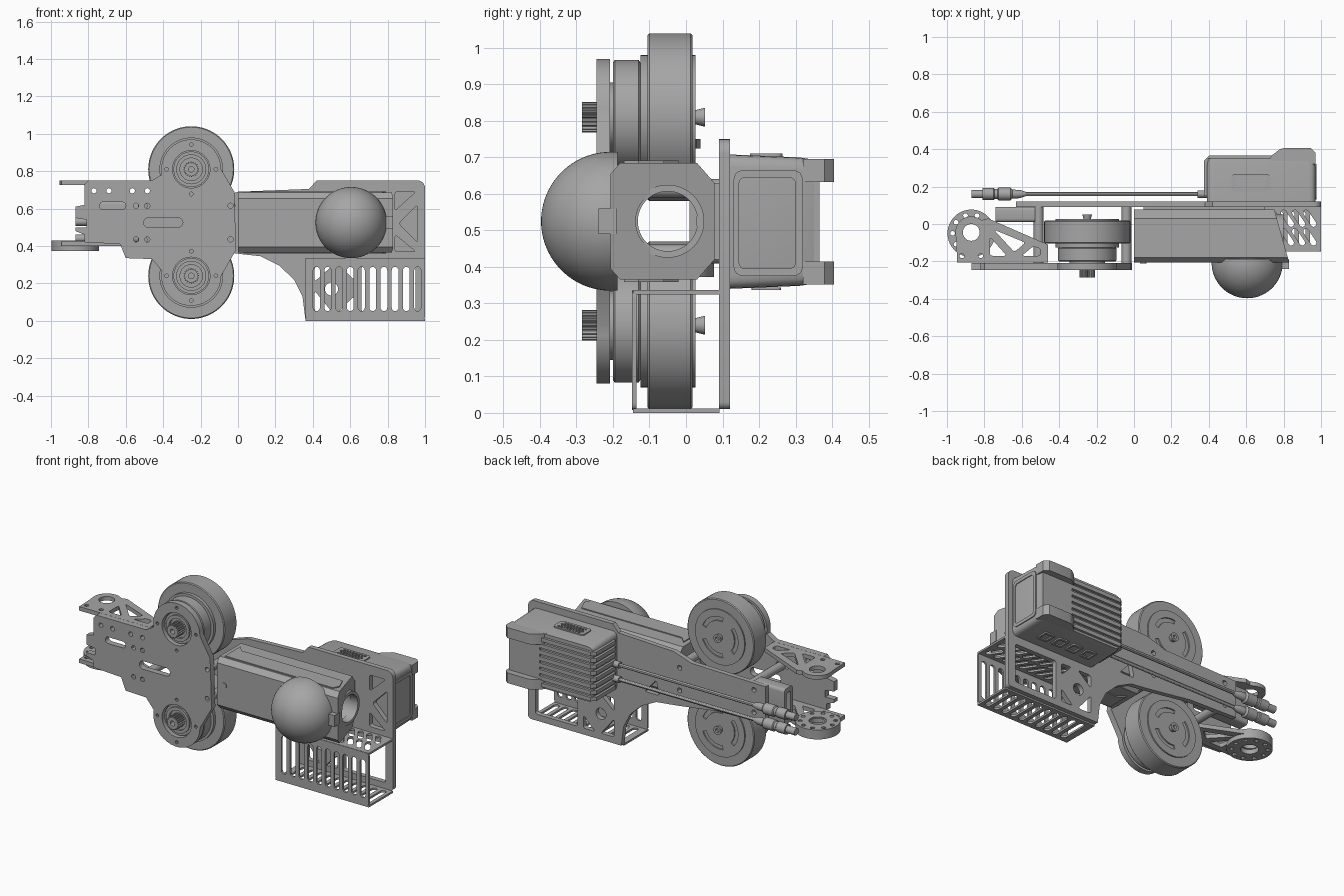
import bpy, bmesh
from math import cos, sin, pi, radians
from mathutils import Matrix, Vector

cube = bpy.data.objects.get("Cube")
if cube:
    bpy.data.objects.remove(cube)

grey = bpy.data.materials.new("machined grey")
grey.use_nodes = True
grey.diffuse_color = (0.38, 0.38, 0.38, 1)
grey.node_tree.nodes["Principled BSDF"].inputs["Base Color"].default_value = (0.38, 0.38, 0.38, 1)

# Local z axis of each frame is the extrusion or turning direction
FRAMES = {
    "z": Matrix.Identity(3),
    "y": Matrix(((1, 0, 0), (0, 0, 1), (0, 1, 0))),   # drawn as (x, z)
    "x": Matrix(((0, 0, 1), (1, 0, 0), (0, 1, 0))),   # drawn as (y, z)
}
parts = []


def finish(name, bm, axis="z", centre=(0, 0, 0)):
    bmesh.ops.remove_doubles(bm, verts=bm.verts, dist=0.0002)
    bmesh.ops.transform(bm, matrix=Matrix.Translation(centre) @ FRAMES[axis].to_4x4(), verts=bm.verts)
    bmesh.ops.recalc_face_normals(bm, faces=bm.faces)
    mesh = bpy.data.meshes.new(name)
    bm.to_mesh(mesh)
    bm.free()
    mesh.materials.clear()
    mesh.materials.append(grey)
    obj = bpy.data.objects.new(name, mesh)
    bpy.context.collection.objects.link(obj)
    parts.append(obj)
    return obj


def plate(name, axis, low, high, outline, holes=()):
    """Flat outline with holes, extruded from low to high along the axis."""
    curve = bpy.data.curves.new(name, "CURVE")
    curve.dimensions, curve.fill_mode = "2D", "BOTH"
    curve.extrude = (high - low) / 2
    for loop in [outline, *holes]:
        spline = curve.splines.new("POLY")
        spline.points.add(len(loop) - 1)
        for point, (u, v) in zip(spline.points, loop):
            point.co = (u, v, 0, 1)
        spline.use_cyclic_u = True
    temp = bpy.data.objects.new(name, curve)
    bpy.context.collection.objects.link(temp)
    graph = bpy.context.evaluated_depsgraph_get()
    mesh = bpy.data.meshes.new_from_object(temp.evaluated_get(graph))
    bm = bmesh.new()
    bm.from_mesh(mesh)
    bpy.data.objects.remove(temp)
    bpy.data.meshes.remove(mesh)
    return finish(name, bm, axis, FRAMES[axis] @ Vector((0, 0, (low + high) / 2)))


def lathe(name, axis, centre, profile, steps=48):
    """Turn (radius, height) points around the axis."""
    bm = bmesh.new()
    verts = [bm.verts.new((r, 0, h)) for r, h in profile]
    edges = [bm.edges.new(pair) for pair in zip(verts, verts[1:])]
    bmesh.ops.spin(bm, geom=verts + edges, axis=(0, 0, 1), cent=(0, 0, 0), angle=2 * pi, steps=steps)
    return finish(name, bm, axis, centre)


def rod(name, axis, centre, r, low, high, steps=24):
    return lathe(name, axis, centre, [(0, low), (r, low), (r, high), (0, high)], steps)


def box(name, x, y, z):
    return plate(name, "z", *z, rect(x[0], y[0], x[1], y[1]))


def rect(a, b, c, d):
    return [(a, b), (c, b), (c, d), (a, d)]


def arc(u, v, r, start, end, n=20):
    angles = [radians(start + (end - start) * i / n) for i in range(n + 1)]
    return [(u + r * cos(a), v + r * sin(a)) for a in angles]


def circle(u, v, r, n=24):
    return arc(u, v, r, 0, 360, n)[:-1]


def slot(u1, v1, u2, v2, r):
    """Rounded slot between two points."""
    turn = Vector((1, 0)).angle_signed(Vector((u2 - u1, v2 - v1))) * -180 / pi
    return arc(u2, v2, r, turn - 90, turn + 90, 8) + arc(u1, v1, r, turn + 90, turn + 270, 8)


def rounded(points, r):
    """Round every corner of a convex or concave polygon."""
    out = []
    for i, p in enumerate(points):
        p, before, after = Vector(p), Vector(points[i - 1]), Vector(points[(i + 1) % len(points)])
        a = p + (before - p).normalized() * r
        b = p + (after - p).normalized() * r
        out += [tuple(a * (1 - t) ** 2 + p * 2 * t * (1 - t) + b * t * t) for t in (0, .25, .5, .75, 1)]
    return out


WHEEL_X, WHEELS = -0.25, {"upper": 0.81, "lower": 0.24}

# Front side plate with two motor lobes
outline = ([(-.87, .61), (-.82, .62), (-.82, .73), (-.8, .75), (-.46, .75)]
           + arc(WHEEL_X, .81, .16, 190, 0) + [(-.02, .69), (-.01, .38)]
           + arc(WHEEL_X, .24, .16, 0, -190)
           + [(-.46, .33), (-.6, .335), (-.63, .41), (-.82, .42), (-.82, .46),
              (-.87, .48), (-.87, .5), (-.81, .5), (-.81, .54), (-.87, .55)])
holes = [slot(-.72, .615, -.62, .615, .02), slot(-.48, .525, -.32, .525, .025)]
holes += [circle(x, .695, .014, 12) for x in (-.77, -.69, -.565, -.485)]
holes += [circle(x, z, .014, 12) for x in (-.545, -.485, -.04) for z in (.615, .435)]
for z in WHEELS.values():
    holes.append(circle(WHEEL_X, z, .1, 40))
    holes += [circle(u, v, .01, 10) for u, v in circle(WHEEL_X, z, .132, 4)]
plate("front_side_plate", "y", -.245, -.208, outline, holes)

# Wheels, motors and gears
for level, z in WHEELS.items():
    at = (WHEEL_X, 0, z)
    lathe(level + "_wheel", "y", at, [(0, -.125), (.17, -.125), (.17, -.105), (.225, -.105), (.23, -.1),
                                      (.23, .013), (.225, .018), (0, .018)], 72)
    lathe(level + "_motor", "y", at, [(0, -.2), (.15, -.2), (.157, -.195), (.157, -.13), (.15, -.125), (0, -.125)], 64)
    lathe(level + "_bearing", "y", at, [(0, -.22), (.06, -.22), (.06, -.235), (.08, -.235), (.08, -.225),
                                        (.095, -.225), (.095, -.195)], 48)
    gear = [(WHEEL_X + r * cos(i * pi / 40), z + r * sin(i * pi / 40))
            for i in range(80) for r in [(.042 if i % 4 < 2 else .035)]]
    plate(level + "_gear", "y", -.285, -.21, gear, [circle(WHEEL_X, z, .015)])
    slots = [arc(WHEEL_X, z, .125, a, a + 80) + arc(WHEEL_X, z, .1, a + 80, a) for a in (20, 140, 260)]
    plate(level + "_wheel_face", "y", .016, .026, circle(WHEEL_X, z, .17, 64), slots)
    lathe(level + "_hub", "y", at, [(0, .02), (.018, .02), (.026, .052), (.012, .052), (.01, .04), (0, .04)])

# Rear backbone plate
back = ([(-.63, .41), (-.3, .4), (-.05, .365), (.03, .355), (.12, .345), (.22, .295), (.3, .22),
         (.345, .13), (.36, .01)] + arc(.98, .03, .02, -90, 0, 6) + arc(.96, .71, .04, 0, 90, 6)
        + [(.42, .75), (.38, .705), (0, .69), (-.12, .65), (-.63, .64)])
trusses = [rect(.66, .05, .95, .29), [(.41, .05), (.5, .05), (.41, .16)], [(.41, .21), (.5, .29), (.41, .29)],
           [(.54, .05), (.62, .05), (.62, .13)], [(.62, .22), (.62, .29), (.55, .29)],
           [(.84, .37), (.95, .37), (.84, .46)], [(.96, .42), (.96, .62), (.86, .52)],
           [(.84, .59), (.95, .69), (.84, .69)], [(.1, .39), (.2, .39), (.12, .48)]]
holes = [rounded(t, .015) for t in trusses] + [circle(.5, .17, .035)]
holes += [circle(x, z, .015, 12) for x in (-.55, -.04) for z in (.46, .6)]
plate("backbone_plate", "y", .09, .12, back, holes)

# Standoffs joining both side plates
for x in (-.51, -.04):
    for z in (.435, .615):
        rod("standoff", "y", (x, 0, z), .026, -.21, .092, 16)

# Rear channel bracket between the arms
plate("channel_bracket", "x", -.74, -.53, rounded(rect(.01, .42, .092, .64), .02), [rounded(rect(.03, .45, .07, .61), .015)])

# Arms with ring ends
arm = ([(-.945, -.207), (-.46, -.207), (-.46, -.11), (-.78, .03)]
       + arc(-.87, -.045, .085, 50, 180) + [(-.95, -.1)])
holes = [circle(-.87, -.045, .045, 32)]
holes += [rounded(t, .015) for t in ([(-.77, -.17), (-.68, -.17), (-.77, -.07)],
                                     [(-.75, -.03), (-.64, -.15), (-.58, -.1)],
                                     [(-.6, -.17), (-.5, -.17), (-.5, -.13), (-.54, -.12)])]
holes += [circle(x, -.17, .013, 12) for x in (-.92, -.82)]
for name, low, high in (("upper_arm", .725, .75), ("lower_arm", .4, .425)):
    plate(name, "z", low, high, arm, holes)
ring_holes = [circle(u, v, .013, 10) for u, v in circle(-.87, -.05, .1, 10)]
plate("arm_ring", "z", .372, .43, circle(-.87, -.05, .127, 56), [circle(-.87, -.05, .05, 32)] + ring_holes)

# Hollow octagonal barrel with a slanted mouth
section = [(-.18, .365), (.03, .365), (.078, .42), (.078, .63), (.03, .685), (-.18, .685), (-.207, .655), (-.207, .395)]
barrel = plate("barrel", "x", 0, .83, section, [circle(-.05, .525, .088, 48)])
for v in barrel.data.vertices:
    if v.co.x > .5:
        v.co.x -= (v.co.y + .207) * .28
lathe("barrel_ring", "x", (.78, -.05, .525), [(.082, -.03), (.1, -.03), (.1, .02), (.082, .02), (.082, -.03)])
box("barrel_clip", (.79, .83), (-.24, -.19), (.49, .56))
for name, z in (("top", .687), ("bottom", .363)):
    plate(name + "_barrel_panel", "z", z - .004, z + .004,
          [(.03, -.17), (.77, -.17), (.79, -.13), (.76, -.06), (.07, -.06), (.03, -.02)])
rod("barrel_screw", "y", (.05, 0, .525), .018, -.212, -.2, 16)
box("barrel_mount", (.05, .7), (.07, .092), (.42, .63))

# Half-dome on the barrel's front
dome = [(.19 * cos(a * pi / 48), -.19 * sin(a * pi / 48)) for a in range(25)]
lathe("dome", "y", (.605, -.207, .525), [(0, .02), (.19, .02)] + dome, 64)

# Slotted basket under the barrel
xs = [.42 + i * .06 for i in range(10)]
wall = rounded(rect(.36, .008, 1, .335), .02)
plate("basket_front", "y", -.148, -.136, wall,
      [slot(x, .07, x, .27, .018) for x in xs])
plate("basket_floor", "z", 0, .012, rect(.36, -.145, 1, .092),
      [slot(x, -.1, x, .05, .018) for x in xs])
lid_slots = [slot(x, v, x - .04, v + .06, .015) for x in xs[1:] for v in (-.1, .0)]
plate("basket_lid", "z", .324, .336, rect(.36, -.145, 1, .092), lid_slots)

# Electronics housing behind the backbone
bm = bmesh.new()
loops = []
for y, x0, x1, inset in ((.12, .39, .97, 0), (.31, .39, .97, .008), (.35, .395, .96, .014)):
    shape = rounded(rect(x0, .34 + inset, x1, .708 - inset), .035)
    loops.append([bm.verts.new((u, v, y)) for u, v in shape])
for a, b in zip(loops, loops[1:]):
    for i in range(len(a)):
        bm.faces.new((a[i - 1], a[i], b[i], b[i - 1]))
bm.faces.new(loops[0])
bm.faces.new(loops[-1])
finish("housing", bm, "y")
for i in range(8):
    z = .38 + i * .04
    plate("cooling_fin", "z", z - .012, z + .012, [(.375, .15), (.76, .15), (.76, .365), (.4, .365), (.375, .34)])
bump = [(.72, .34), (.97, .32), (.97, .38), (.945, .405), (.8, .405), (.78, .4), (.735, .365)]
for name, low, high in (("lower", .352, .415), ("upper", .632, .696)):
    plate(name + "_housing_lug", "z", low, high, bump)
box("housing_back_pad", (.75, .96), (.33, .366), (.41, .64))
plate("housing_side_frame", "x", .966, .975, rounded(rect(.13, .375, .32, .665), .03),
      [rounded(rect(.145, .395, .3, .645), .02)])
mesh_holes = [circle(.55 + i * .02 + j % 2 * .01, .195 + j * .017, .008, 6) for i in range(8) for j in range(4)]
plate("top_vent", "z", .702, .71, rounded(rect(.52, .175, .73, .265), .02), mesh_holes)
for i in range(4):
    x = .48 + i * .1
    plate("bottom_port", "z", .336, .344, rounded(rect(x, .18, x + .07, .26), .01), [rect(x + .012, .195, x + .058, .245)])

# Cables with plug connectors
plug = [(0, 0), (.022, 0), (.022, .06), (.032, .06), (.032, .12), (.027, .125), (.027, .14), (.034, .145),
        (.034, .21), (.024, .22), (.022, .26), (.012, .29), (0, .29)]
for z in (.53, .44):
    lathe("plug", "x", (-.87, .16, z), plug, 20)
    rod("cable", "x", (0, .16, z), .011, -.6, .38, 12)
    rod("cable_collar", "x", (0, .16, z), .02, .34, .39, 16)

# Smooth round surfaces, keep hard edges
bpy.ops.object.select_all(action="DESELECT")
for obj in parts:
    obj.select_set(True)
bpy.context.view_layer.objects.active = parts[0]
bpy.ops.object.shade_smooth_by_angle(angle=radians(30))
